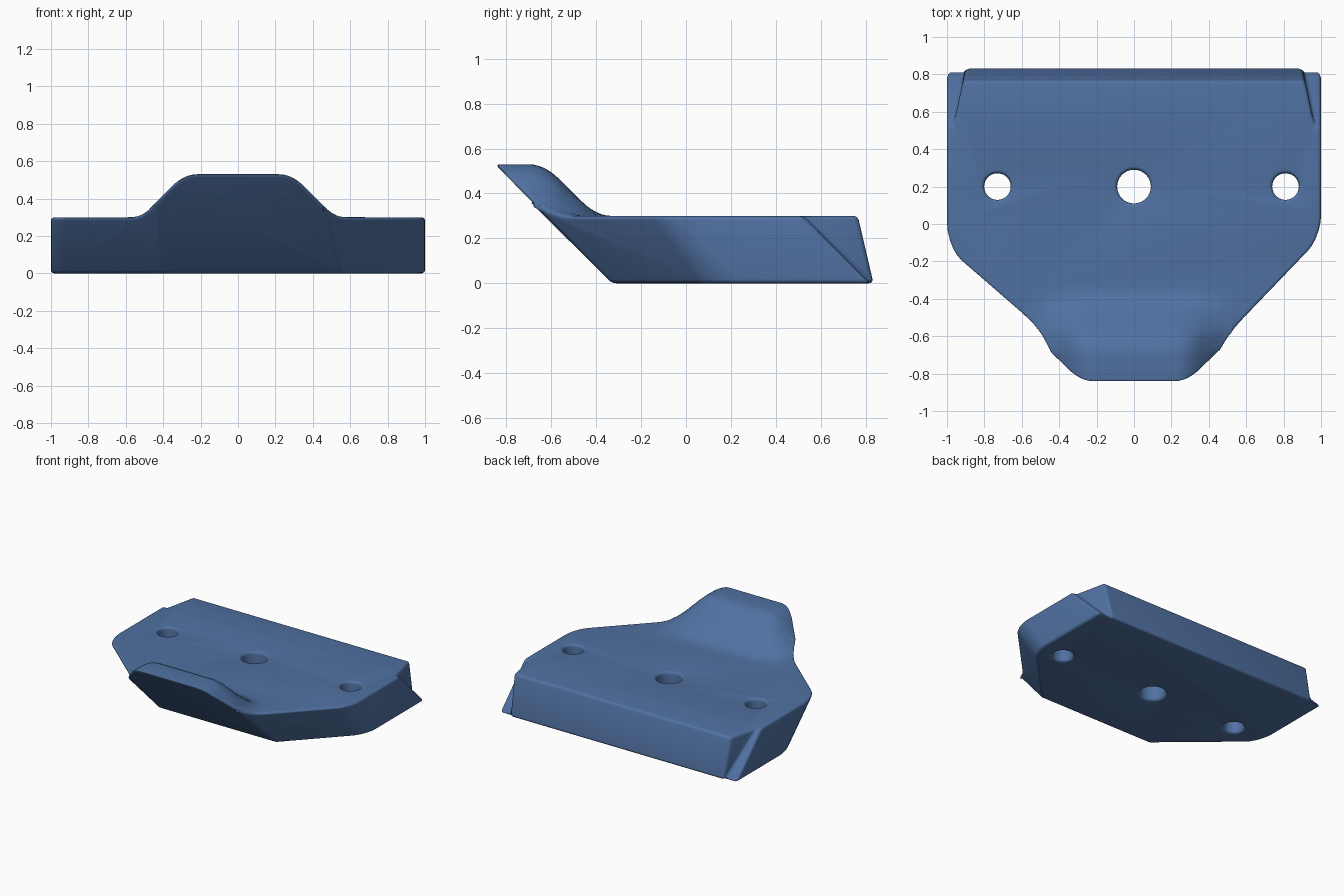
import bpy, bmesh, math
from mathutils import Vector

if "Cube" in bpy.data.objects:
    bpy.data.objects.remove(bpy.data.objects["Cube"])

blue = bpy.data.materials.new("steel_blue")
blue.diffuse_color = (0.08, 0.165, 0.36, 1)
blue.use_nodes = True
blue.node_tree.nodes["Principled BSDF"].inputs["Base Color"].default_value = blue.diffuse_color

TOP, RISE, R = 0.3, 0.23, 0.07   # plate height, raised lip height, fillet reach


def soft(t):
    """Ramp with a rounded start."""
    return 0 if t <= -R else t if t >= R else (t + R) ** 2 / (4 * R)


def ramp(d):
    return (soft(d) - soft(d - RISE)) / RISE


def new_object(name, bm):
    bmesh.ops.recalc_face_normals(bm, faces=bm.faces)
    mesh = bpy.data.meshes.new(name)
    bm.to_mesh(mesh)
    bm.free()
    ob = bpy.data.objects.new(name, mesh)
    bpy.context.collection.objects.link(ob)
    return ob


# Plate with a raised lip: sheet sampled only where the fillets bend
steps = [c + R * (i / 3 - 1) for c in (0, RISE) for i in range(7)]
half = [0.52 - d for d in steps]
xs = [-1] + [-x for x in half] + half[::-1] + [1]
ys = [-1.1] + [-0.4 - d for d in steps[::-1]] + [1]
bm = bmesh.new()
rows = [[bm.verts.new((x, y, TOP + RISE * ramp(0.52 - abs(x)) * ramp(-0.4 - y)))
         for x in xs] for y in ys]
for a, b in zip(rows, rows[1:]):
    for i in range(len(xs) - 1):
        bm.faces.new((a[i], a[i + 1], b[i + 1], b[i]))
ext = bmesh.ops.extrude_face_region(bm, geom=bm.faces[:])
for g in ext["geom"]:
    if isinstance(g, bmesh.types.BMVert):
        g.co.z = 0

# Slanted front, two diagonal flanks and back, each given by three points
cuts = [
    ((0, -0.33, 0), (1, -0.33, 0), (0, -0.85, 0.53)),
    ((1, -0.08, TOP), (0.53, -0.57, TOP), (1, 0.13, 0)),
    ((-1, -0.14, TOP), (-0.55, -0.53, TOP), (-1, 0.17, 0)),
    ((0, 0.835, 0), (1, 0.835, 0), (0, 0.765, TOP)),
]
for pts in cuts:
    p, q, r = map(Vector, pts)
    n = (q - p).cross(r - p).normalized()
    if n.dot(p - Vector((0, 0.2, 0.15))) < 0:
        n = -n
    bmesh.ops.bisect_plane(bm, geom=bm.verts[:] + bm.edges[:] + bm.faces[:],
                           plane_co=p, plane_no=n, clear_outer=True)
    bmesh.ops.holes_fill(bm, edges=[e for e in bm.edges if e.is_boundary], sides=0)
bmesh.ops.recalc_face_normals(bm, faces=bm.faces)
bmesh.ops.dissolve_limit(bm, angle_limit=0.008, verts=bm.verts, edges=bm.edges)

# Rounded shoulders where the flanks meet the sides
shoulders = [e for e in bm.edges
             if all(abs(v.co.x) > 0.999 and v.co.y < 0.25 for v in e.verts)
             and abs(e.verts[0].co.z - e.verts[1].co.z) > 0.2]
bmesh.ops.bevel(bm, geom=shoulders, offset=0.09, segments=5, profile=0.5, affect='EDGES')
plate = new_object("plate", bm)
plate.data.materials.append(blue)

# Cutters: three bolt holes
cutters = []
for x, r in ((0, 0.09), (-0.73, 0.071), (0.81, 0.071)):
    bm = bmesh.new()
    bmesh.ops.create_cone(bm, cap_ends=True, segments=40, radius1=r, radius2=r, depth=1)
    bmesh.ops.translate(bm, verts=bm.verts, vec=(x, 0.2, 0.15))
    cutters.append(new_object("hole_cutter", bm))

# Cutters: wedge-shaped notches at the back corners
for s in (-1, 1):
    bm = bmesh.new()
    prof = [(0.84, -0.02), (0.42, 0.4), (1.04, 0.4), (1.04, -0.02)]
    inner = [bm.verts.new((s * (0.9 + 0.217 * (0.83 - y)), y, z)) for y, z in prof]
    outer = [bm.verts.new((s * 1.2, y, z)) for y, z in prof]
    bm.faces.new(inner)
    bm.faces.new(outer[::-1])
    for i in range(4):
        j = (i + 1) % 4
        bm.faces.new((inner[j], inner[i], outer[i], outer[j]))
    cutters.append(new_object("notch_cutter", bm))

# Cut, round every sharp edge, and shade
for c in cutters:
    c.hide_render = True
    m = plate.modifiers.new("cut", 'BOOLEAN')
    m.operation, m.solver, m.object = 'DIFFERENCE', 'EXACT', c
bev = plate.modifiers.new("round_edges", 'BEVEL')
bev.width, bev.segments = 0.02, 4
bev.limit_method, bev.angle_limit = 'ANGLE', math.radians(32)
bev.use_clamp_overlap = False
bpy.context.view_layer.objects.active = plate
plate.select_set(True)
for m in list(plate.modifiers):
    bpy.ops.object.modifier_apply(modifier=m.name)
for c in cutters:
    bpy.data.objects.remove(c)
bpy.ops.object.shade_smooth_by_angle(angle=math.radians(40))
